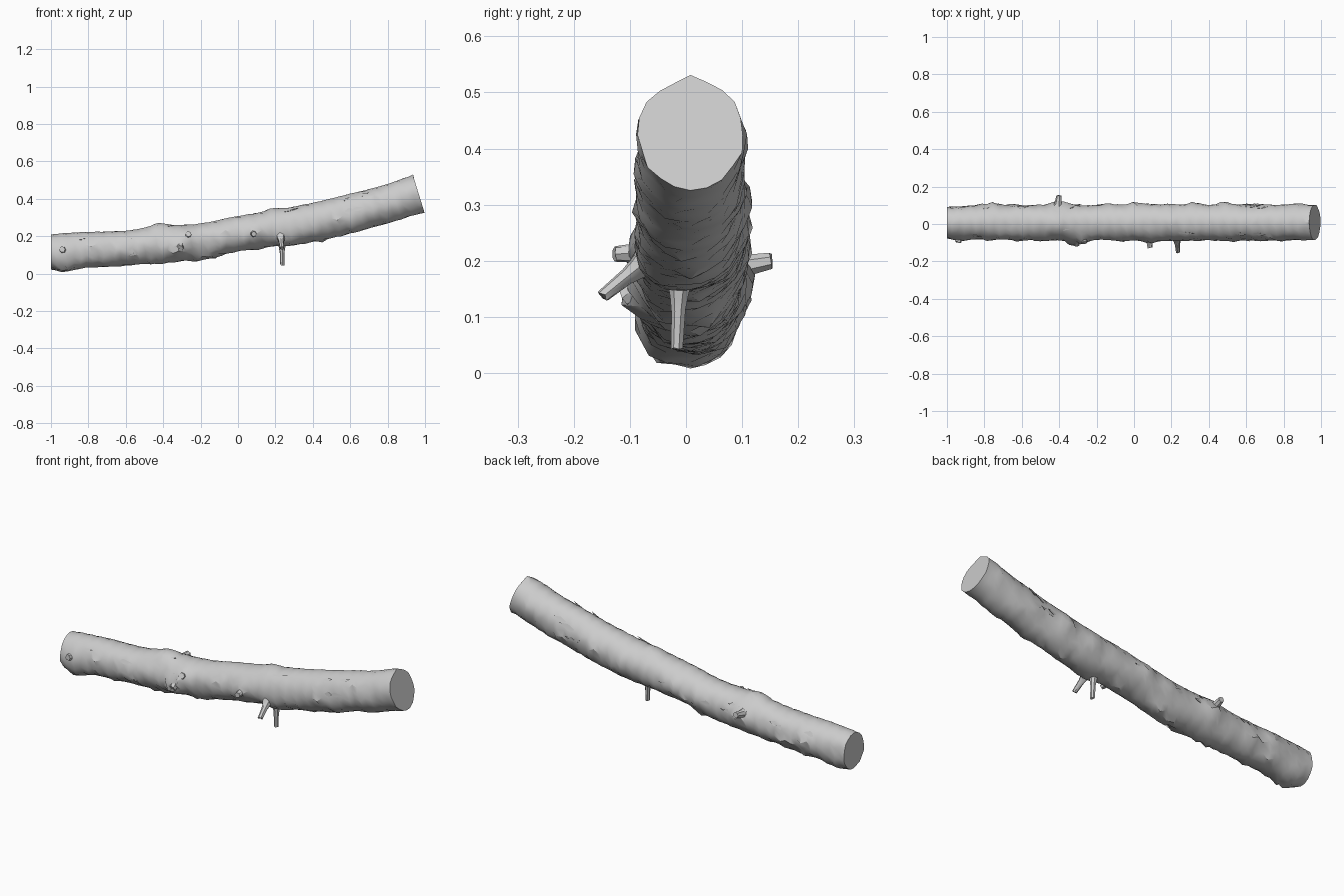
import bpy, bmesh, random
from math import sin, cos, pi, exp, radians
from mathutils import Vector, noise

if "Cube" in bpy.data.objects:
    bpy.data.objects.remove(bpy.data.objects["Cube"])

random.seed(7)
SIDES, RINGS = 20, 64

# Log centre line: x, z, radius across, radius up
PATH = [(-1.0, .116, .084, .094), (-.94, .113, .088, .103), (-.8, .128, .092, .096),
        (-.6, .137, .093, .094), (-.4, .157, .095, .100), (-.2, .173, .094, .095),
        (0, .214, .095, .093), (.2, .243, .098, .097), (.4, .274, .096, .103),
        (.6, .321, .095, .103), (.8, .374, .094, .101), (.967, .424, .095, .103)]

# Swellings: x, angle round the log (0 = +y, 90 = up), height, length, angular width
KNOTS = [(-.42, 95, .018, .05, 30), (.2, 90, .014, .04, 28), (-.75, 10, .02, .03, 22),
         (-.32, 195, .03, .04, 22), (-.27, 160, .02, .04, 20), (-.4, 5, .022, .05, 30),
         (0, 8, .012, .03, 20), (.32, 5, .016, .04, 22), (.48, 0, .014, .03, 20),
         (.24, 225, .018, .05, 30), (.08, 185, .018, .04, 22), (.88, 0, .008, .03, 25),
         (-.93, 200, .015, .05, 14), (-.93, 170, .014, .05, 12), (-.93, 228, .014, .05, 14),
         (.7, 185, .010, .03, 18), (-.22, 270, .012, .03, 20)]
# Small random bark flakes, mostly on the sides and underside
for _ in range(65):
    KNOTS.append((random.uniform(-.9, .82), random.uniform(155, 385),
                  random.uniform(.004, .010), random.uniform(.015, .035), random.uniform(8, 16)))


def sample(x):
    """Catmull-Rom along the path at position x."""
    n = len(PATH)
    i = max(j for j in range(n - 1) if PATH[j][0] <= x + 1e-9)
    p = [Vector(PATH[min(max(i + k, 0), n - 1)][1:]) for k in (-1, 0, 1, 2)]
    t = (x - PATH[i][0]) / (PATH[i + 1][0] - PATH[i][0])
    return .5 * (2*p[1] + (p[2]-p[0])*t + (2*p[0]-5*p[1]+4*p[2]-p[3])*t*t
                 + (3*p[1]-p[0]-3*p[2]+p[3])*t**3)


def finish(bm, name, angle=30):
    bmesh.ops.recalc_face_normals(bm, faces=bm.faces)
    me = bpy.data.meshes.new(name)
    bm.to_mesh(me)
    bm.free()
    ob = bpy.data.objects.new(name, me)
    bpy.context.collection.objects.link(ob)
    bpy.ops.object.select_all(action='DESELECT')
    ob.select_set(True)
    bpy.context.view_layer.objects.active = ob
    bpy.ops.object.shade_smooth_by_angle(angle=radians(angle))
    return ob


def skin(bm, rings):
    for a, b in zip(rings, rings[1:]):
        for i in range(len(a)):
            j = (i + 1) % len(a)
            bm.faces.new((a[i], a[j], b[j], b[i]))
    bm.faces.new(rings[0])
    bm.faces.new(rings[-1])


# Trunk with bark relief
bm = bmesh.new()
rings = []
for r in range(RINGS):
    u = r / (RINGS - 1)
    x0 = -1 + 1.967 * u
    ring = []
    for s in range(SIDES):
        a = 2 * pi * (s + .5 * (r % 2 if 0 < r < RINGS - 1 else 0)) / SIDES
        inner = 0 < r < RINGS - 1
        x = x0 + (random.uniform(-.008, .008) if inner else 0)
        z, ry, rz = sample(x)
        rough = .35 + .65 * (sin(a) < .6)
        d = .007 * rough * noise.noise(Vector((x * 9, cos(a) * 2, sin(a) * 2)))
        d += .004 * rough * noise.noise(Vector((x * 28, cos(a) * 4, sin(a) * 4)))
        for kx, ka, h, kl, kw in KNOTS:
            da = (a - radians(ka) + pi) % (2 * pi) - pi
            d += h * exp(-((x - kx) / kl) ** 2 - (da / radians(kw)) ** 2)
        # rings tilt to follow the rising upper end
        tilt = .30 * max(0, min(1, (x + .5) / 1.45))
        up = (rz + d) * sin(a)
        ring.append(bm.verts.new((x - up * sin(tilt), .008 + (ry + d) * cos(a),
                                  max(.001, z + up * cos(tilt)))))
    rings.append(ring)
# Little raised splinter on the upper rim of the cut end
rings[-1][SIDES // 4].co.z += .008
skin(bm, rings)
finish(bm, "trunk")


# Broken branch stubs
def stub(name, base, tip, r0, r1, sides=7):
    base, tip = Vector(base), Vector(tip)
    axis = tip - base
    q = axis.to_track_quat('Z', 'Y')
    bm = bmesh.new()
    rings = []
    for t, f in ((0, 1.6), (.3, 1.15), (.5, .95), (1, 1)):
        rad = (r0 + (r1 - r0) * t) * f
        rings.append([bm.verts.new(base + axis * t + q @ Vector(
            (rad * cos(2 * pi * i / sides), rad * sin(2 * pi * i / sides),
             random.uniform(-.004, .004)))) for i in range(sides)])
    skin(bm, rings)
    finish(bm, name, 45)


stub("lower_branch_stub", (.235, -.01, .175), (.237, -.016, .045), .016, .011)
stub("front_branch_stub", (.228, -.065, .205), (.235, -.148, .137), .019, .012)
stub("back_branch_stub", (-.41, .07, .185), (-.40, .152, .200), .026, .015)
stub("front_knot", (-.31, -.06, .175), (-.31, -.112, .135), .026, .018)
stub("middle_knot", (.08, -.06, .215), (.085, -.128, .212), .022, .014)
stub("upper_knot", (-.27, -.06, .19), (-.265, -.10, .212), .024, .016)
stub("end_knot", (-.93, -.05, .12), (-.94, -.098, .13), .024, .016)


# Thin lifted bark slivers
def sliver(name, x, ang, length, width):
    bm = bmesh.new()
    a = radians(ang)
    pts = []
    for dx, da, lift in ((-.5, -.1, -.004), (0, -.5, .001), (.5, 0, .007), (.1, .5, .003)):
        xx = x + dx * length
        z, ry, rz = sample(xx)
        b = a + da * width / .095
        pts.append(bm.verts.new((xx - .1 * sin(b) * .2, .008 + (ry + lift) * cos(b),
                                 z + (rz + lift) * sin(b))))
    low = bm.verts.new(sum((v.co for v in pts), Vector()) / 4
                       - Vector((0, cos(a), sin(a))) * .012)
    bm.faces.new(pts)
    for i in range(4):
        bm.faces.new((pts[i], pts[(i + 1) % 4], low))
    finish(bm, name)


for i in range(22):
    sliver("bark_sliver_%02d" % i, random.uniform(-.85, .75), random.uniform(-30, 210),
           random.uniform(.05, .12), random.uniform(.012, .03))
